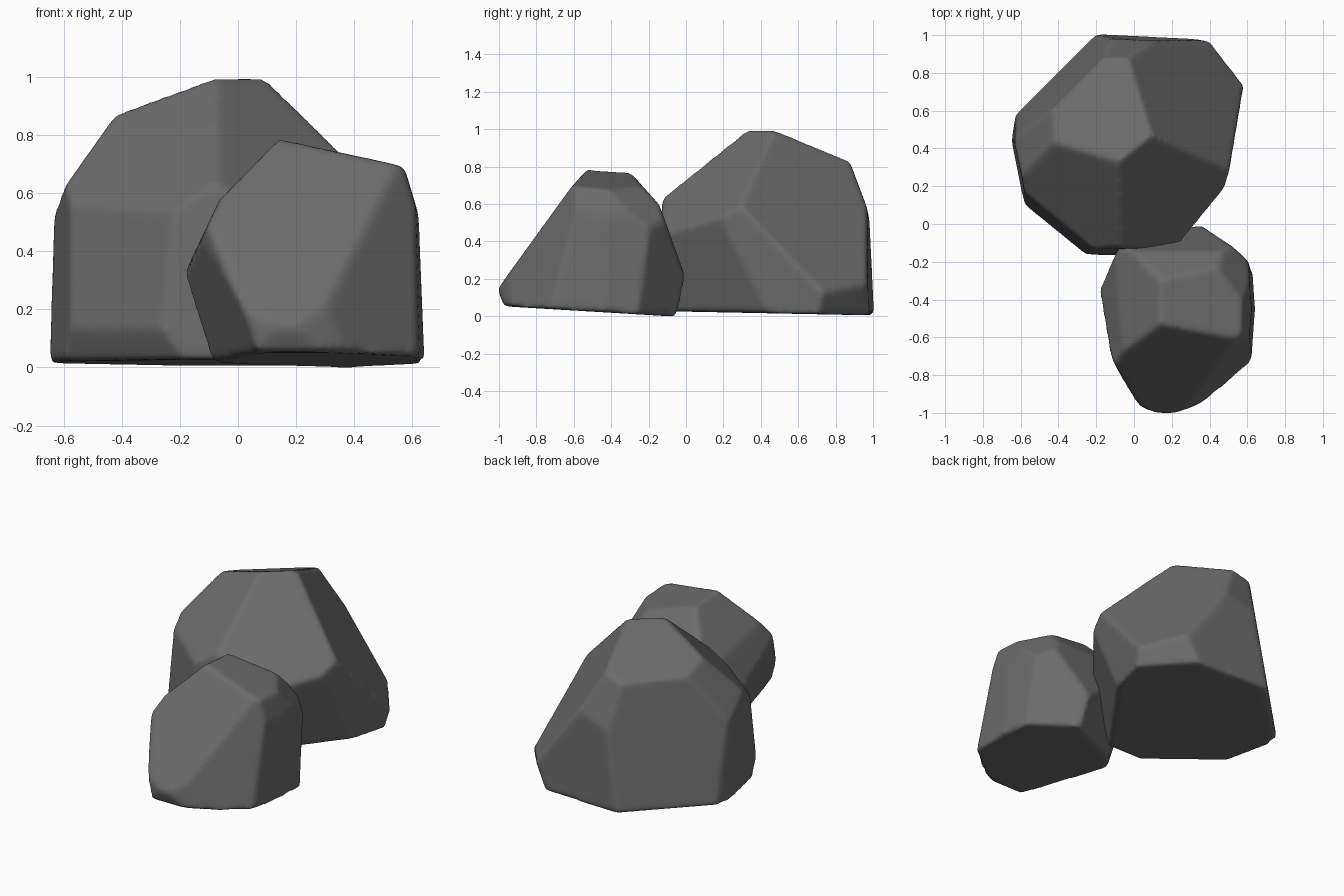
import bpy, bmesh
from mathutils import Vector

stone = bpy.data.materials.new("dark_grey_stone")
stone.diffuse_color = (0.15, 0.15, 0.15, 1)


def rock(name, centre, planes):
    """Chisel a block with (point, outward normal) planes, then soften the edges."""
    bm = bmesh.new()
    bmesh.ops.create_cube(bm, size=3)
    bmesh.ops.translate(bm, verts=bm.verts, vec=centre)
    for point, normal in planes:
        cut = bmesh.ops.bisect_plane(
            bm, geom=bm.verts[:] + bm.edges[:] + bm.faces[:], dist=1e-5,
            plane_co=Vector(point), plane_no=Vector(normal).normalized(), clear_outer=True)
        rim = [g for g in cut["geom_cut"] if isinstance(g, bmesh.types.BMEdge)]
        if len(rim) > 2:
            bmesh.ops.contextual_create(bm, geom=rim)
    bmesh.ops.recalc_face_normals(bm, faces=bm.faces)
    mesh = bpy.data.meshes.new(name)
    bm.to_mesh(mesh)
    bm.free()
    mesh.materials.append(stone)
    obj = bpy.data.objects.new(name, mesh)
    bpy.context.collection.objects.link(obj)
    remesh = obj.modifiers.new("remesh", "REMESH")
    remesh.mode = "VOXEL"
    remesh.voxel_size = 0.016
    remesh.use_smooth_shade = True
    soften = obj.modifiers.new("soften", "SMOOTH")
    soften.factor = 0.5
    soften.iterations = 9
    return obj


# Large boulder at the back
rock("large_boulder", (0, 0.45, 0.5), [
    ((0, 0, 0.025), (0, -0.02, -1)),                    # underside
    ((0.1, 0.47, 1.0), (-0.27, 0.33, 1)),               # crown
    ((0.0, 0.4, 0.995), (0, 0, 1)),                     # flat tip
    ((0.105, 0.46, 0.99), (0.304, 0.186, 0.227)),       # right slope
    ((-0.08, 0.32, 0.99), (0.058, -0.072, 0.091)),      # front right slope
    ((-0.08, 0.32, 0.99), (-0.112, -0.149, 0.185)),     # front left slope
    ((-0.08, -0.125, 0.63), (0, -1, 0.07)),             # front wall
    ((0.535, 0.46, 0.39), (1, -0.25, -0.08)),           # right wall
    ((0.47, 0.22, 0.42), (0.34, -0.25, -0.11)),         # front right undercut
    ((0.585, 0.74, 0.14), (0.23, 0.2, -0.1)),           # back right undercut
    ((-0.1, 1.0, 0.05), (0.05, 1, 0.04)),               # back wall
    ((-0.03, 0.88, 0.82), (-0.05, 1, 0.35)),            # upper back wall
    ((-0.2, 0.99, 0.1), (-0.7, 0.7, 0.15)),             # back left wall
    ((-0.415, 0.45, 0.88), (-0.28, 0.04, 0.17)),        # left slope
    ((-0.645, 0.43, 0.1), (-1, -0.2, 0.03)),            # left wall
    ((-0.645, 0.45, 0.1), (-1, 0.15, 0.03)),
    ((-0.55, 0.08, 0.15), (-0.22, -0.27, 0.04)),        # front left wall
    ((-0.4, -0.045, 0.13), (-0.22, -0.27, -0.15)),      # front left undercut
])

# Small boulder at the front right
rock("small_boulder", (0.23, -0.5, 0.4), [
    ((0, 0, -0.005), (0, -0.06, -1)),                   # underside
    ((0.15, -0.53, 0.785), (0.23, 0.08, 1)),            # crown
    ((0.15, -0.54, 0.775), (-0.02, -0.635, 0.47)),      # front slope
    ((0.15, -1.005, 0.14), (0, -0.8, -0.3)),            # front toe
    ((0, -0.955, 0.1), (-0.15, -0.4, 0)),               # front left toe
    ((0.62, -0.715, 0.1), (0.136, -0.158, 0.045)),      # front right wall
    ((0.3, -0.97, 0.1), (0.07, -0.16, 0.02)),
    ((0.635, -0.45, 0.2), (1, -0.07, 0.04)),            # right wall
    ((0.635, -0.45, 0.2), (1, 0.07, 0.04)),
    ((0.575, -0.5, 0.68), (0.15, 0, 0.045)),            # upper right wall
    ((0.6, -0.2, 0.35), (0.17, 0.2, -0.02)),            # back right wall
    ((0.5, -0.3, 0.68), (0.2, 0.13, 0.17)),             # back right slope
    ((0.3, -0.13, 0.56), (0, 0.36, 0.13)),              # back wall
    ((0.3, 0.0, 0.2), (0, 0.2, -0.04)),                 # back undercut
    ((0.2, -0.2, 0.66), (0, 0.19, 0.17)),               # back slope
    ((0.14, -0.45, 0.78), (-0.27, 0.02, 0.25)),         # left slope
    ((-0.1, -0.5, 0.5), (-0.17, 0, 0.08)),
    ((-0.185, -0.35, 0.33), (-0.37, -0.1, -0.11)),      # left undercut
    ((-0.1, -0.72, 0.3), (-0.23, -0.1, -0.02)),         # front left wall
    ((-0.18, -0.34, 0.33), (-0.18, 0.13, -0.06)),       # back left undercut
    ((-0.05, -0.17, 0.3), (-0.17, 0.35, -0.1)),
])
